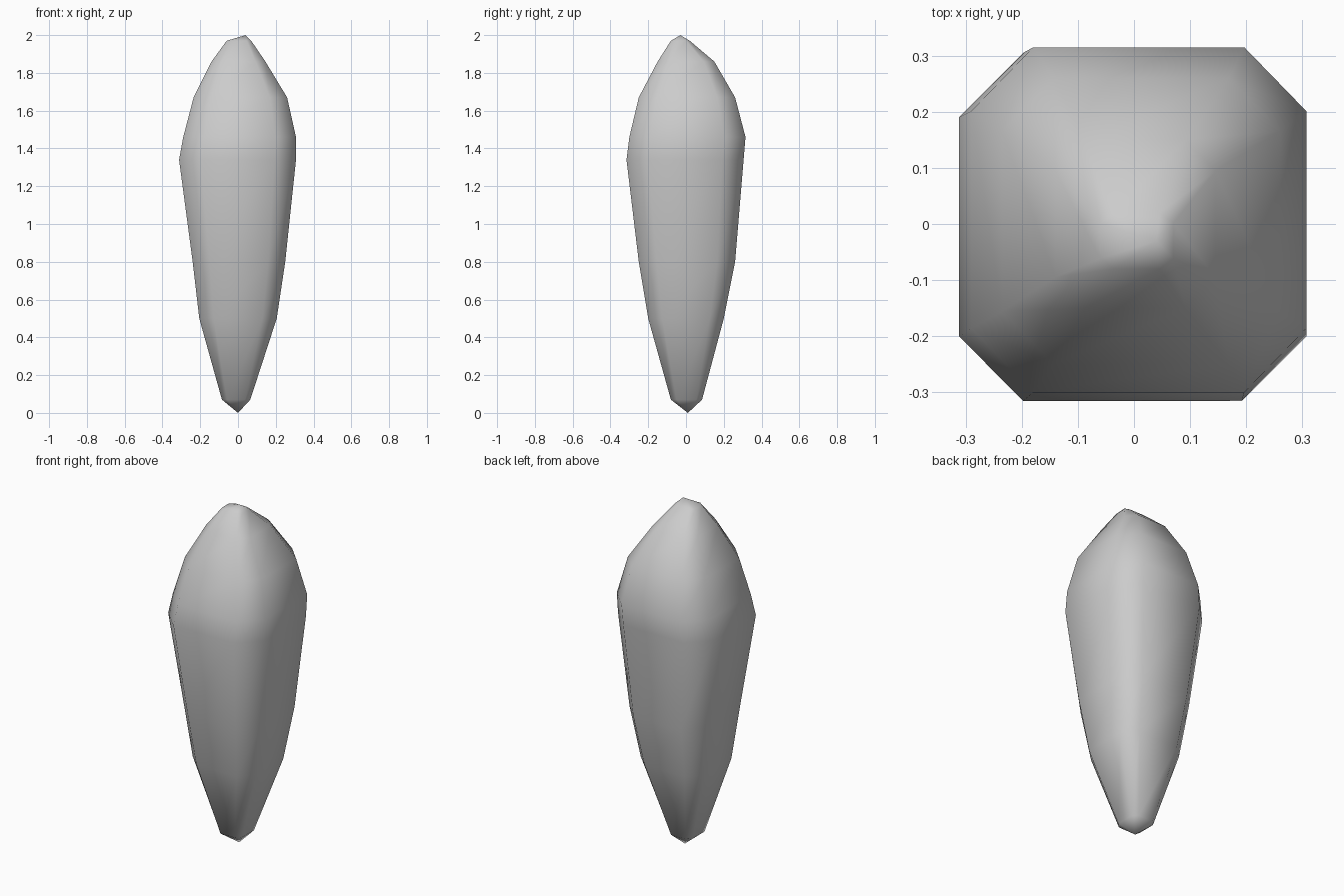
import bpy
import bmesh

cube = bpy.data.objects.get("Cube")
if cube:
    bpy.data.objects.remove(cube, do_unlink=True)

# One plain grey for the whole seed
grey = bpy.data.materials.new("seed_grey")
grey.use_nodes = True
colour = (0.6, 0.6, 0.6, 1)
grey.diffuse_color = colour
grey.node_tree.nodes["Principled BSDF"].inputs["Base Color"].default_value = colour

# Slightly uneven cross-sections: height, then left/right/front/back limits
sections = [
    (.07, -.085, .065, -.08, .085),
    (.5, -.205, .205, -.2, .2),
    (.8, -.24, .25, -.25, .26),
    (1.34, -.312, .307, -.315, .305),
    (1.46, -.29, .307, -.3, .315),
    (1.67, -.235, .26, -.25, .26),
    (1.86, -.14, .145, -.15, .15),
    (1.97, -.06, .07, -.08, .02),
]
corner = .63   # how far each flat side reaches towards its corner


def chamfered_ring(bm, z, x0, x1, y0, y1):
    cx, cy = (x0 + x1) / 2, (y0 + y1) / 2
    hx, hy = (x1 - x0) / 2, (y1 - y0) / 2
    c = corner
    unit = [(1, -c), (1, c), (c, 1), (-c, 1), (-1, c), (-1, -c), (-c, -1), (c, -1)]
    return [bm.verts.new((cx + hx * u, cy + hy * v, z)) for u, v in unit]


def join(bm, low, high):
    n = len(low)
    for i in range(n):
        j = (i + 1) % n
        bm.faces.new((low[i], low[j], high[j], high[i]))


# Seed body: stacked rings closed by a point at each end
bm = bmesh.new()
rings = [chamfered_ring(bm, *s) for s in sections]
for low, high in zip(rings, rings[1:]):
    join(bm, low, high)
for ring, tip in ((rings[0], (0, .01, 0)), (rings[-1], (.04, -.03, 2))):
    point = bm.verts.new(tip)
    for a, b in zip(ring, ring[1:] + ring[:1]):
        bm.faces.new((a, b, point))
bmesh.ops.recalc_face_normals(bm, faces=bm.faces)
for face in bm.faces:
    face.smooth = True

mesh = bpy.data.meshes.new("seed_body")
bm.to_mesh(mesh)
bm.free()
mesh.materials.append(grey)
seed = bpy.data.objects.new("seed_body", mesh)
bpy.context.collection.objects.link(seed)
